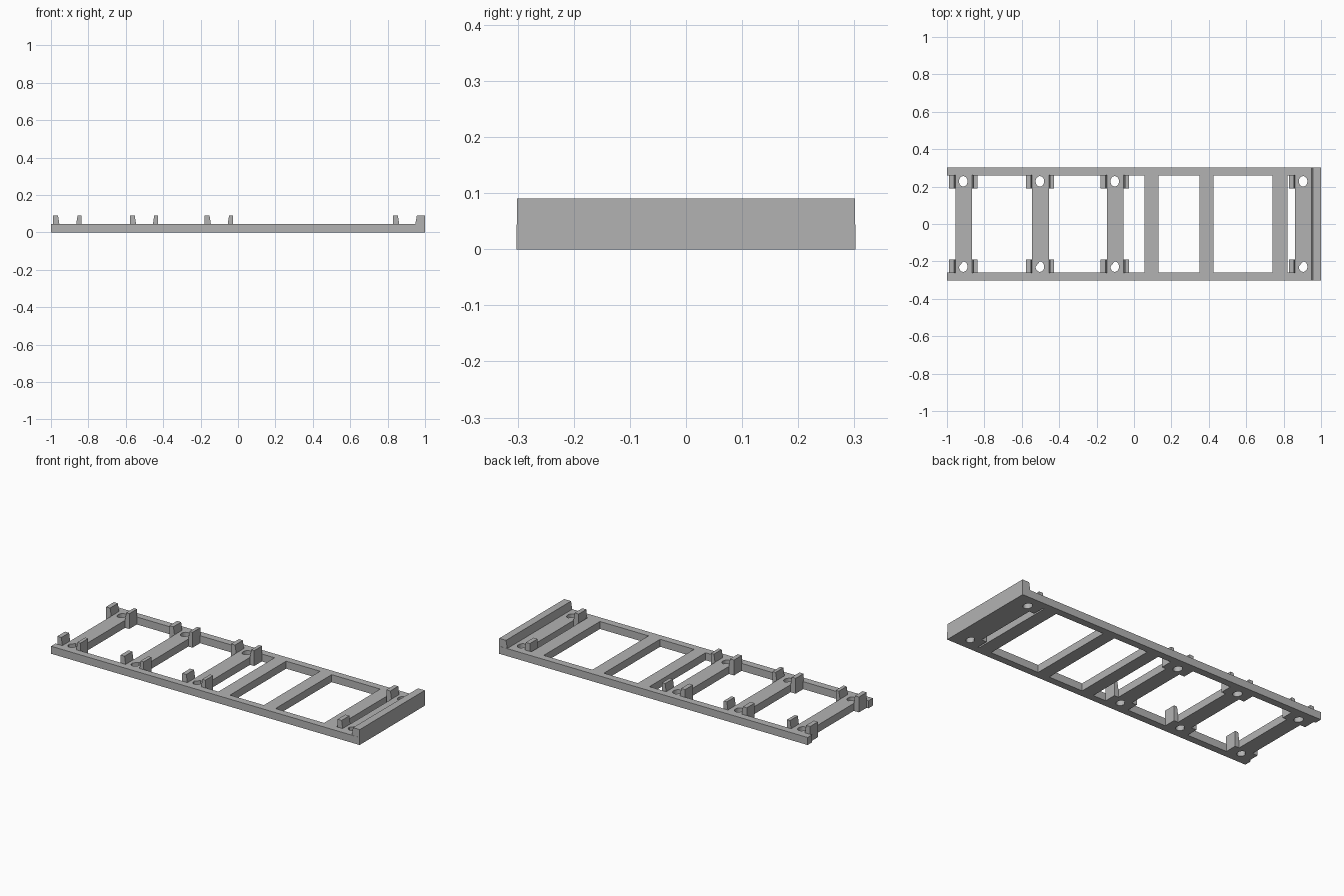
import bpy, bmesh, math

if "Cube" in bpy.data.objects:
    bpy.data.objects.remove(bpy.data.objects["Cube"], do_unlink=True)

grey = bpy.data.materials.new("plain_grey")
grey.use_nodes = True
colour = (0.45, 0.45, 0.45, 1)
grey.diffuse_color = colour
grey.node_tree.nodes["Principled BSDF"].inputs["Base Color"].default_value = colour


def prism(bm, outline, lift, axis):
    """Extrude a closed outline along an axis between two limits."""
    lo, hi = lift
    def place(p, t):
        return (p[0], p[1], t) if axis == "z" else (p[0], t, p[1])
    a = [bm.verts.new(place(p, lo)) for p in outline]
    b = [bm.verts.new(place(p, hi)) for p in outline]
    bm.faces.new(a)
    bm.faces.new(b)
    for i in range(len(a)):
        j = (i + 1) % len(a)
        bm.faces.new((a[i], a[j], b[j], b[i]))


def finish(bm, name):
    bmesh.ops.recalc_face_normals(bm, faces=bm.faces)
    mesh = bpy.data.meshes.new(name)
    bm.to_mesh(mesh)
    bm.free()
    mesh.materials.append(grey)
    obj = bpy.data.objects.new(name, mesh)
    bpy.context.collection.objects.link(obj)
    return obj


def rect(x0, x1, y):
    return [(x0, -y), (x1, -y), (x1, y), (x0, y)]


RAIL_Y, INNER_Y = 0.302, 0.26
DECK, TOP = 0.044, 0.09
STATIONS = [-0.91, -0.5, -0.1, 0.907]
HALF_BAR = 0.045

# Flat ladder frame
bm = bmesh.new()
prism(bm, rect(-1, 1, RAIL_Y), (0, DECK), "z")
frame = finish(bm, "ladder_frame")

# Openings between the crossbars, open at the left end
bm = bmesh.new()
windows = [(-1.1, -0.955), (-0.865, -0.545), (-0.455, -0.145), (-0.055, 0.055),
           (0.13, 0.35), (0.425, 0.74), (0.82, 0.862)]
for x0, x1 in windows:
    prism(bm, rect(x0, x1, INNER_Y), (-0.1, 0.2), "z")

# Screw holes; the front row has one flattened corner
for x in STATIONS:
    for y in (-0.228, 0.228):
        ring = []
        for i in range(24):
            a = i * math.tau / 24
            if y < 0 and math.pi / 2 < a < math.pi - 0.01:
                continue
            ring.append((x - 0.003 + 0.023 * math.cos(a), y + 0.028 * math.sin(a)))
        prism(bm, ring, (-0.1, 0.2), "z")
cutter = finish(bm, "opening_cutter")
cutter.hide_render = True

mod = frame.modifiers.new("openings", "BOOLEAN")
mod.operation = "DIFFERENCE"
mod.solver = "EXACT"
mod.object = cutter
bpy.context.view_layer.update()
cut = bpy.data.meshes.new_from_object(
    frame.evaluated_get(bpy.context.evaluated_depsgraph_get()))
frame.modifiers.clear()
frame.data = cut
bpy.data.objects.remove(cutter, do_unlink=True)

# Clip posts in the corners beside each drilled crossbar
for n, x in enumerate(STATIONS):
    for side in (-1, 1):
        if side > 0 and n == len(STATIONS) - 1:
            continue
        near = x + side * HALF_BAR
        far = near + side * (0.033 if side < 0 else 0.027)
        top_near = near + side * 0.007
        for end, lift in (("front", (-0.262, -0.19)), ("back", (0.19, 0.262))):
            bm = bmesh.new()
            prism(bm, [(near, 0), (far, 0), (far, TOP), (top_near, TOP),
                       (near, DECK)], lift, "y")
            finish(bm, f"{end}_clip_post_{n + 1}_{'left' if side > 0 else 'right'}")

# Raised end wall with a slightly sloped inner face
bm = bmesh.new()
prism(bm, [(0.948, DECK), (1, DECK), (1, TOP), (0.956, TOP)], (-0.301, 0.301), "y")
finish(bm, "end_wall")
